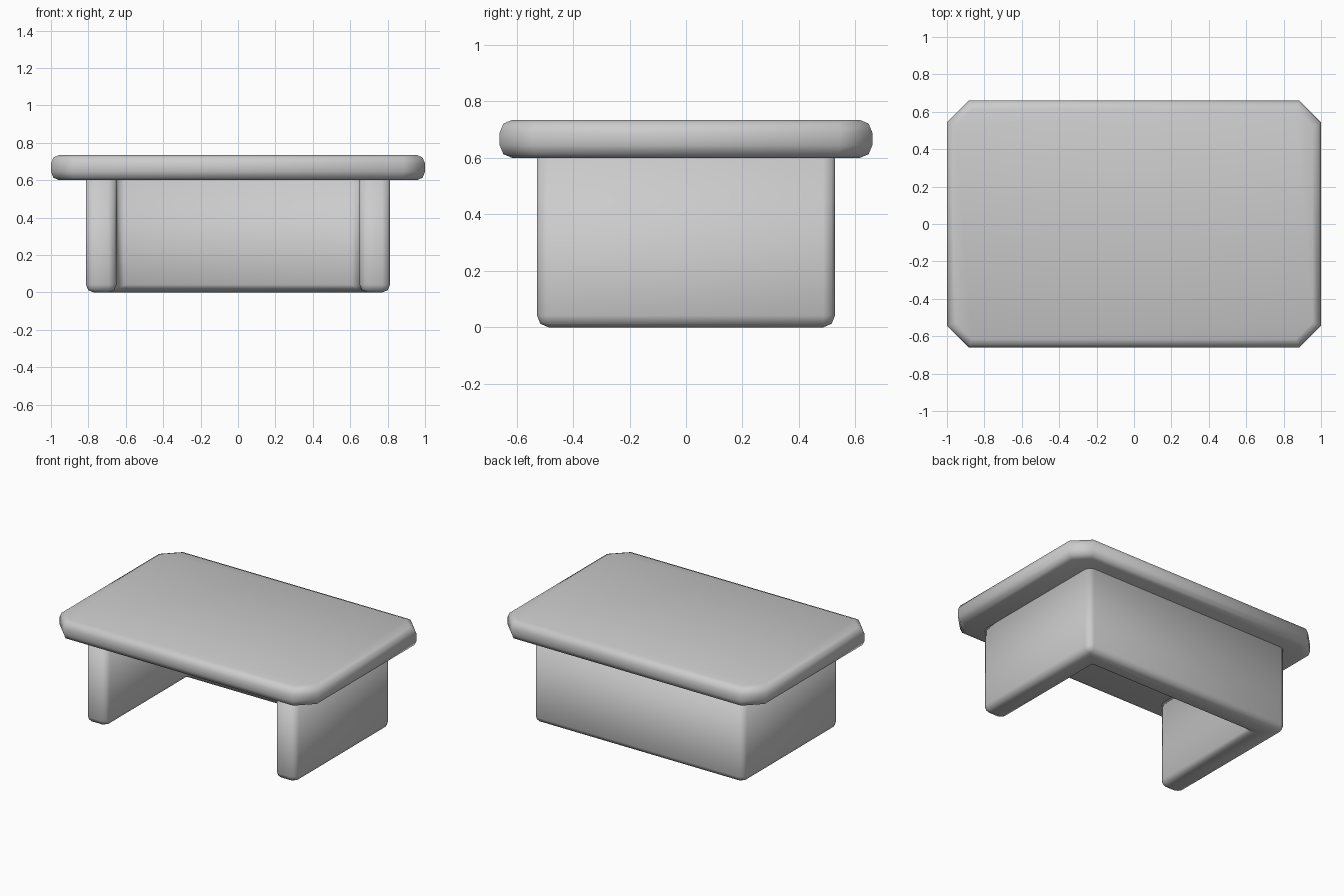
import bpy
import bmesh

cube = bpy.data.objects.get("Cube")
if cube:
    bpy.data.objects.remove(cube, do_unlink=True)

# Plain grey finish
grey = bpy.data.materials.new("plain grey")
grey.use_nodes = True
colour = (0.6, 0.6, 0.6, 1)
grey.diffuse_color = colour
grey.node_tree.nodes["Principled BSDF"].inputs["Base Color"].default_value = colour


def rounded_slab(name, outline, bottom, top, radius, keep):
    """Extrude an outline upward and round the edges that pass the keep rule."""
    bm = bmesh.new()
    face = bm.faces.new([bm.verts.new((x, y, bottom)) for x, y in outline])
    moved = bmesh.ops.extrude_face_region(bm, geom=[face], use_keep_orig=True)
    for v in moved["geom"]:
        if isinstance(v, bmesh.types.BMVert):
            v.co.z = top
    bmesh.ops.recalc_face_normals(bm, faces=bm.faces)
    edges = [e for e in bm.edges if keep(e)]
    bmesh.ops.bevel(bm, geom=edges, offset=radius, offset_type='OFFSET',
                    segments=2, profile=0.5, affect='EDGES', clamp_overlap=True)
    for f in bm.faces:
        f.smooth = True
    mesh = bpy.data.meshes.new(name)
    bm.to_mesh(mesh)
    bm.free()
    mesh.materials.append(grey)
    obj = bpy.data.objects.new(name, mesh)
    bpy.context.collection.objects.link(obj)
    return obj


def is_level(edge):
    a, b = edge.verts
    return abs(a.co.z - b.co.z) < 0.001


# Desk top: rectangle with clipped corners, rounded rims
hx, hy, cut = 1.0, 0.66, 0.115
corner_pairs = []
for sx, sy in ((1, 1), (-1, 1), (-1, -1), (1, -1)):
    pair = [(sx * hx, sy * (hy - cut)), (sx * (hx - cut), sy * hy)]
    corner_pairs += pair if sx * sy > 0 else pair[::-1]
rounded_slab("desk_top", corner_pairs, 0.6, 0.735, 0.045, is_level)

# Base: two side panels joined by a back panel, open at the front
bx, by, wall, height = 0.813, 0.528, 0.163, 0.602
half = [(bx, by), (bx, -by), (bx - wall, -by), (bx - wall, by - wall)]
u_shape = half + [(-x, y) for x, y in reversed(half)]
rounded_slab("desk_base", u_shape, 0, height, 0.042,
             lambda e: any(v.co.z < 0.01 for v in e.verts))
